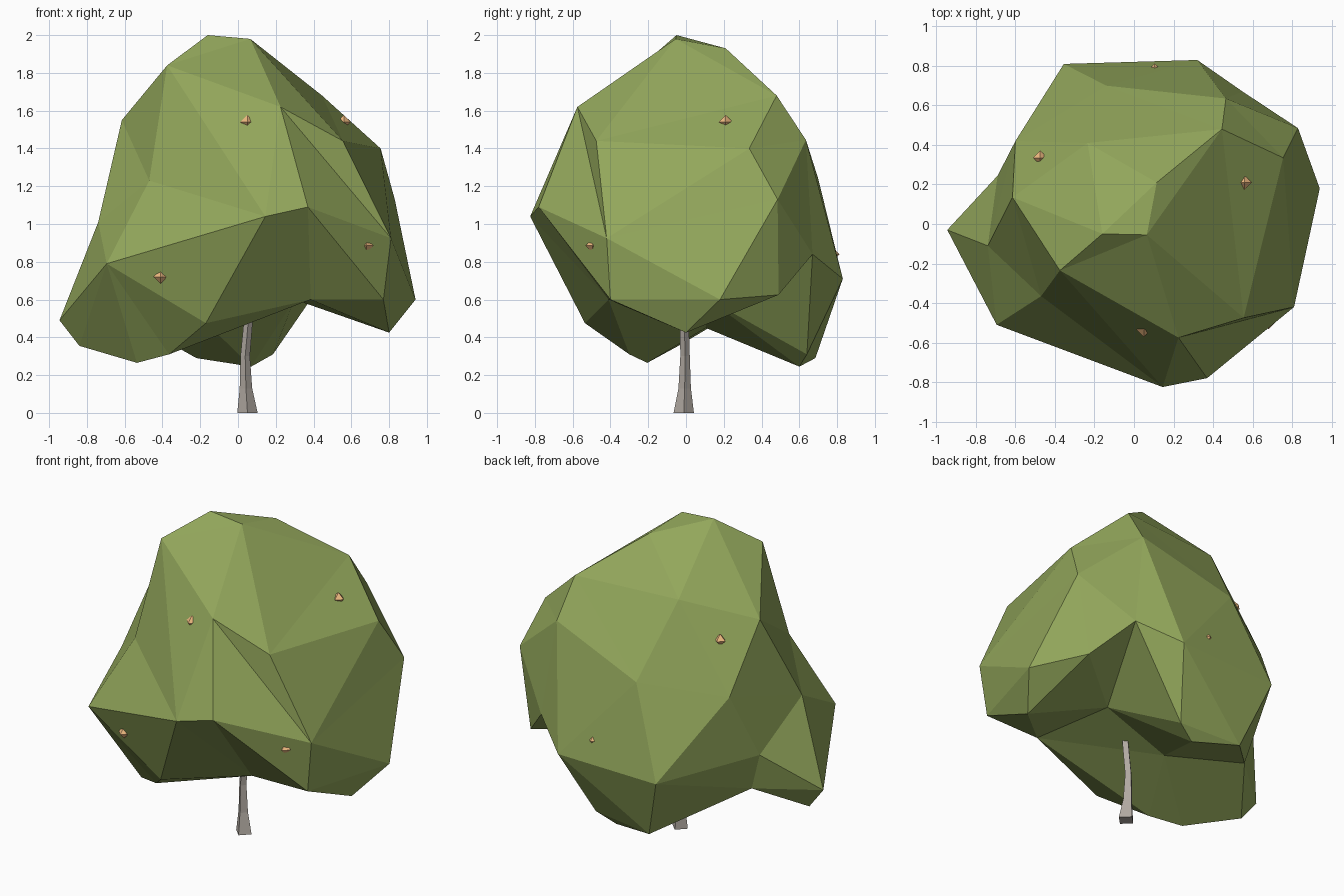
import bpy, bmesh, math
from mathutils import Vector

if "Cube" in bpy.data.objects:
    bpy.data.objects.remove(bpy.data.objects["Cube"])


def material(name, rgb):
    m = bpy.data.materials.new(name)
    m.diffuse_color = (*rgb, 1)
    m.use_nodes = True
    m.node_tree.nodes["Principled BSDF"].inputs["Base Color"].default_value = m.diffuse_color
    return m


def finish(bm, name, mat):
    bmesh.ops.recalc_face_normals(bm, faces=bm.faces)
    me = bpy.data.meshes.new(name)
    bm.to_mesh(me)
    bm.free()
    me.materials.append(mat)
    ob = bpy.data.objects.new(name, me)
    bpy.context.collection.objects.link(ob)
    return ob


def crease(bm, a, b):
    """Turn the facet diagonal that separates corners a and b so it joins them."""
    for e in bm.edges:
        tips = {v for f in e.link_faces for v in f.verts} - set(e.verts)
        if tips == {a, b}:
            bmesh.utils.edge_rotate(e)
            return


leaf = material("leaf_green", (0.29, 0.385, 0.105))
bark = material("bark", (0.44, 0.40, 0.36))
orange = material("blossom_orange", (0.88, 0.50, 0.22))

# Crown: facet corners from the top down to the hollow underside
corners = [
    (-.16, -.05, 2.0), (.065, -.055, 1.98), (.115, .21, 1.93), (-.375, -.235, 1.84),
    (.445, .48, 1.68), (-.235, .41, 1.68), (.225, -.575, 1.62), (-.615, .135, 1.55),
    (.465, .635, 1.445), (.555, -.475, 1.44), (.755, .335, 1.4), (-.14, .70, 1.24),
    (-.47, -.365, 1.23), (-.60, .42, 1.16), (.83, .485, 1.13), (.37, -.78, 1.09),
    (.145, -.825, 1.04), (-.74, -.11, 1.01), (.81, -.42, .925), (.55, .67, .84),
    (-.695, -.51, .79), (-.69, .245, .75), (.32, .83, .71), (-.355, .81, .69),
    (.75, .49, .625), (.94, .18, .60), (.77, -.40, .60), (.385, -.41, .60),
    (-.945, -.03, .49), (-.17, -.535, .475), (.80, 0, .425), (-.84, -.04, .355),
    (.185, .64, .31), (-.365, -.30, .31), (-.22, .685, .29), (-.535, -.205, .265),
    (.07, .60, .245), (-.63, .24, .52), (-.14, .105, .45), (.30, .12, .60),
]
# Skin the corners as a ball, then pull each one out to its real place
centre = Vector((.02, 0, .98))
bm = bmesh.new()
pts = [bm.verts.new((Vector(c) - centre).normalized()) for c in corners]
bmesh.ops.convex_hull(bm, input=pts)
for v, c in zip(pts, corners):
    v.co = c
# Creases on the front, the underside and the top
for a, b in [(6, 18), (3, 16), (15, 26), (19, 32), (19, 39), (24, 30), (0, 2), (2, 5)]:
    crease(bm, pts[a], pts[b])
finish(bm, "crown", leaf)

# Trunk: bent four-sided taper (x, y, z, radius)
bm = bmesh.new()
rings = []
for x, y, z, r in [(.05, -.012, 0, .054), (.042, -.007, .13, .033),
                   (.038, -.005, .30, .025), (.06, -.01, .55, .023)]:
    rings.append([bm.verts.new((x + r * math.cos(k * math.pi / 2),
                                y + r * math.sin(k * math.pi / 2), z)) for k in range(4)])
for a, b in zip(rings, rings[1:]):
    for k in range(4):
        bm.faces.new((a[k], a[(k + 1) % 4], b[(k + 1) % 4], b[k]))
bm.faces.new(rings[0])
bm.faces.new(rings[-1])
finish(bm, "trunk", bark)

# Blossoms: small eight-sided gems sitting on the crown
spots = [(.05, -.535, 1.54), (.56, .21, 1.54), (.68, -.495, .885),
         (-.41, -.56, .72), (-.475, .335, 1.46), (.105, .775, .84)]
for i, p in enumerate(spots):
    bm = bmesh.new()
    r = .037
    for d in [(r, 0, 0), (-r, 0, 0), (0, r, 0), (0, -r, 0), (0, 0, r), (0, 0, -r)]:
        bm.verts.new(Vector(p) + Vector(d))
    bmesh.ops.convex_hull(bm, input=list(bm.verts))
    finish(bm, f"blossom_{i + 1}", orange)
